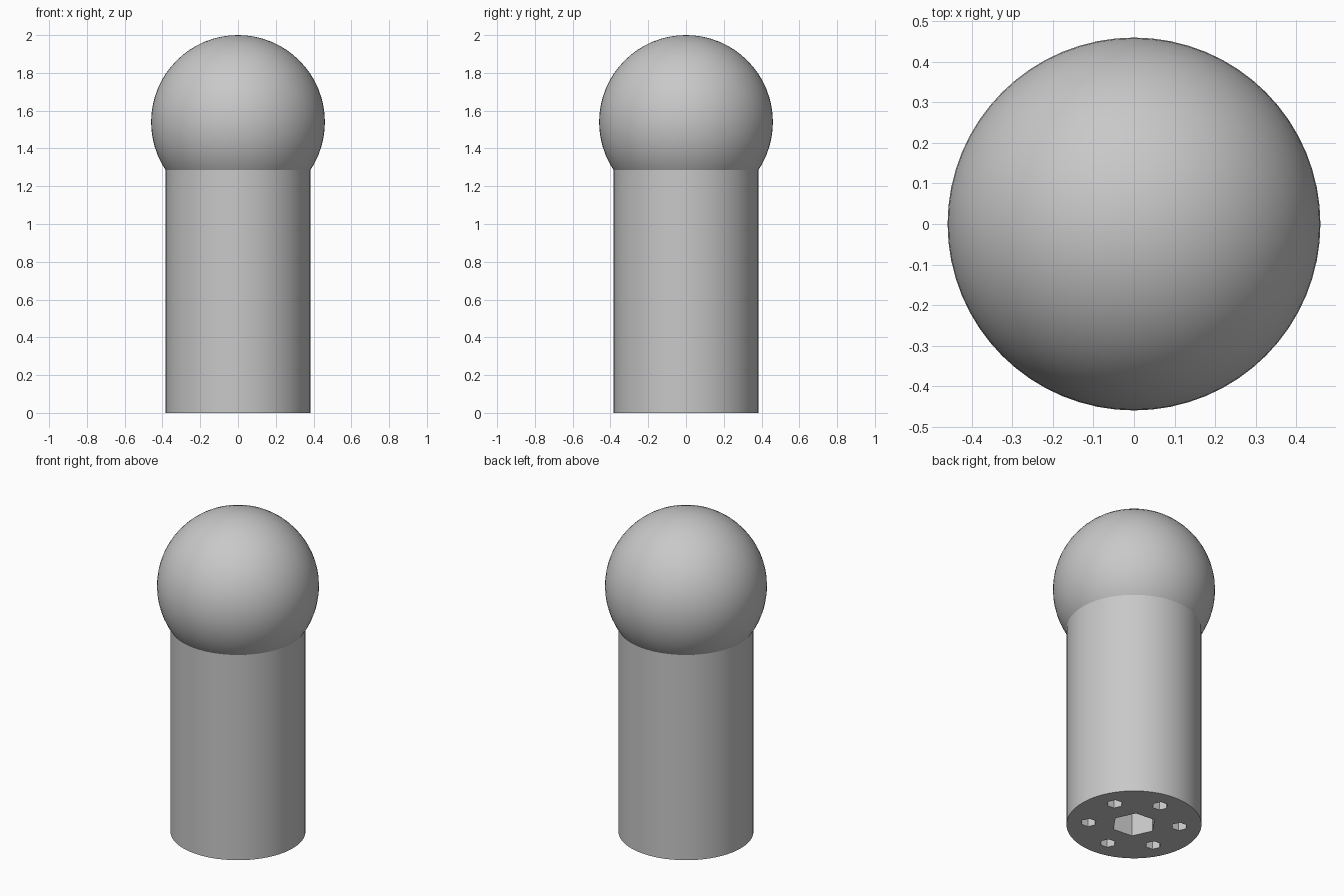
import bpy
import math

default_cube = bpy.data.objects.get("Cube")
if default_cube:
    bpy.data.objects.remove(default_cube, do_unlink=True)

SHAFT_R, BALL_R, HEIGHT = 0.383, 0.46, 2.0
BALL_Z = HEIGHT - BALL_R
SHAFT_H = BALL_Z - math.sqrt(BALL_R ** 2 - SHAFT_R ** 2)  # shaft meets ball here
HOLE_DEPTH = 1.0
TURN = math.radians(25)                                   # angle of first small hole

grey = bpy.data.materials.new("plain grey")
grey.use_nodes = True
colour = (0.58, 0.58, 0.58, 1)
grey.diffuse_color = colour
grey.node_tree.nodes["Principled BSDF"].inputs["Base Color"].default_value = colour


def cylinder(name, radius, bottom, top, sides, x=0, y=0, turn=0):
    bpy.ops.mesh.primitive_cylinder_add(
        vertices=sides, radius=radius, depth=top - bottom,
        location=(x, y, (bottom + top) / 2), rotation=(0, 0, turn))
    obj = bpy.context.object
    obj.name = name
    obj.data.materials.append(grey)
    return obj


def cut(target, cutter):
    cutter.hide_render = True
    mod = target.modifiers.new("hole", "BOOLEAN")
    mod.operation = "DIFFERENCE"
    mod.solver = "EXACT"
    mod.object = cutter
    bpy.context.view_layer.objects.active = target
    bpy.ops.object.modifier_apply(modifier=mod.name)
    bpy.data.objects.remove(cutter, do_unlink=True)


def smooth(obj):
    bpy.ops.object.select_all(action="DESELECT")
    obj.select_set(True)
    bpy.context.view_layer.objects.active = obj
    bpy.ops.object.shade_smooth_by_angle(angle=math.radians(30))


# Shaft with a hexagonal socket and a ring of six small holes in its base
shaft = cylinder("shaft", SHAFT_R, 0, SHAFT_H, 64)
hex_turn = TURN - math.pi / 2 + math.radians(30)
cut(shaft, cylinder("socket_cutter", 0.128, -0.1, HOLE_DEPTH, 6, turn=hex_turn))
for i in range(6):
    a = TURN + i * math.pi / 3
    cut(shaft, cylinder("hole_cutter", 0.045, -0.1, HOLE_DEPTH, 6,
                        0.258 * math.cos(a), 0.258 * math.sin(a), hex_turn))
smooth(shaft)

# Ball on top
bpy.ops.mesh.primitive_uv_sphere_add(segments=64, ring_count=32, radius=BALL_R,
                                     location=(0, 0, BALL_Z))
ball = bpy.context.object
ball.name = "ball"
ball.data.materials.append(grey)
smooth(ball)
